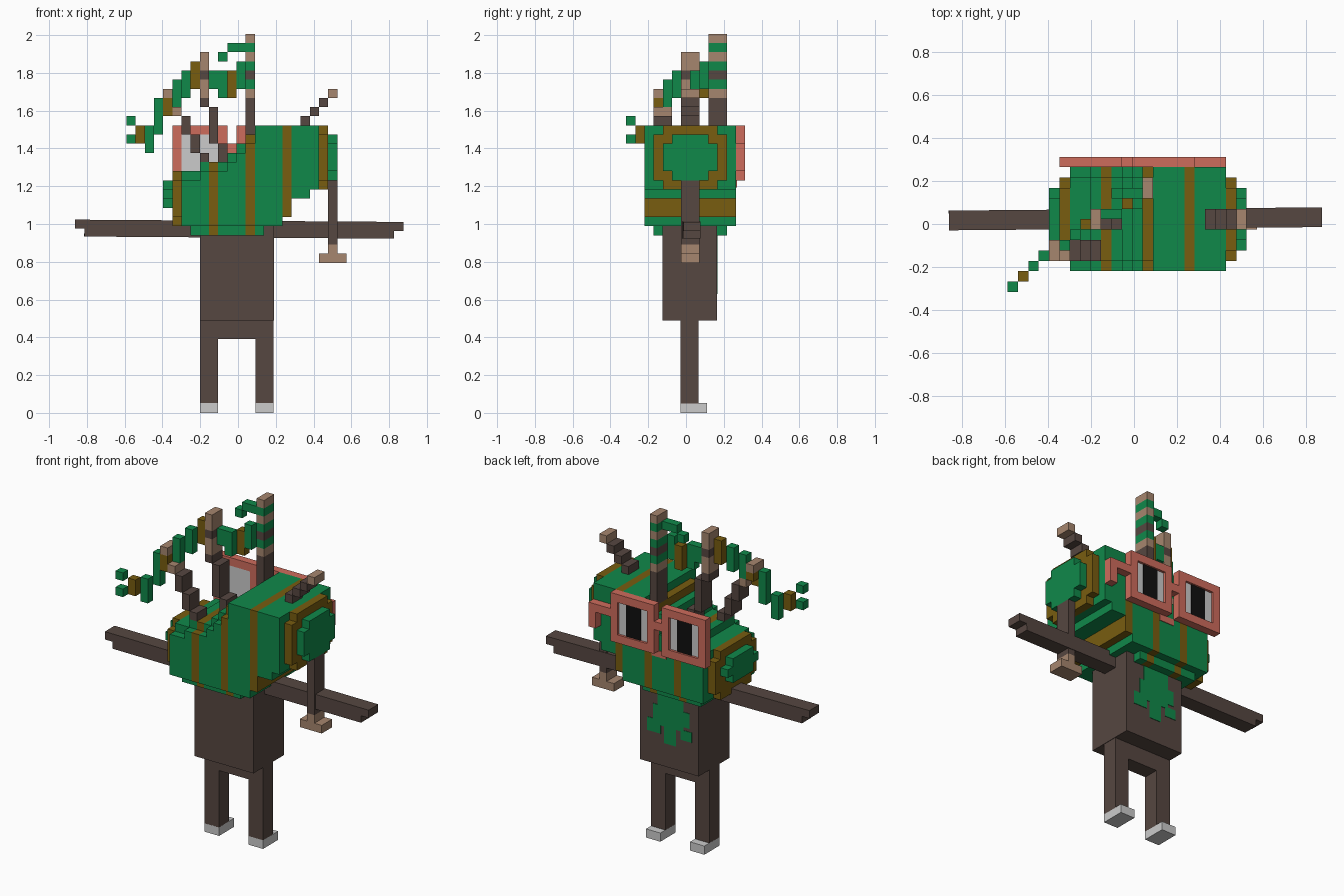
import bpy, bmesh, math
from mathutils import Matrix, Vector

if "Cube" in bpy.data.objects:
    bpy.data.objects.remove(bpy.data.objects["Cube"])


def linear(c):
    c /= 255
    return c / 12.92 if c <= 0.04045 else ((c + 0.055) / 1.055) ** 2.4


def material(name, *rgb):
    m = bpy.data.materials.new(name)
    col = [linear(c) for c in rgb] + [1]
    m.use_nodes = True
    m.diffuse_color = col
    m.node_tree.nodes["Principled BSDF"].inputs["Base Color"].default_value = col
    return m


BROWN, GREEN, MUSTARD, TAN, CORAL, GREY, BLACK = range(7)
MATS = [material("dark brown", 86, 71, 65), material("leaf green", 16, 137, 74),
        material("mustard", 120, 93, 16), material("tan", 166, 134, 110),
        material("coral", 206, 108, 92), material("light grey", 203, 203, 203),
        material("black", 16, 16, 16)]
V = 0.0485                               # voxel edge
OX, OY, OZ = -0.396, -0.22, 0.94         # voxel grid origin


def build(name, boxes):
    """One object from boxes given as (x0, x1, y0, y1, z0, z1, colour)."""
    bm = bmesh.new()
    for x0, x1, y0, y1, z0, z1, colour in boxes:
        mat = (Matrix.Translation(Vector((x0 + x1, y0 + y1, z0 + z1)) / 2)
               @ Matrix.Diagonal((x1 - x0, y1 - y0, z1 - z0, 1)))
        verts = bmesh.ops.create_cube(bm, size=1, matrix=mat)["verts"]
        for f in {f for v in verts for f in v.link_faces}:
            f.material_index = colour
    mesh = bpy.data.meshes.new(name)
    bm.to_mesh(mesh)
    bm.free()
    for m in MATS:
        mesh.materials.append(m)
    ob = bpy.data.objects.new(name, mesh)
    bpy.context.collection.objects.link(ob)
    return ob


def vox(c, j, r, colour, nc=1, nj=1, nr=1):
    """Block of voxels starting at column c, depth j, row r."""
    return (OX + c * V, OX + (c + nc) * V, OY + j * V, OY + (j + nj) * V,
            OZ + r * V, OZ + (r + nr) * V, colour)


# Legs, shoes, hips and torso
for side, x in (("right", -0.2), ("left", 0.092)):
    build(side + "_leg", [(x, x + 0.095, -0.03, 0.065, 0.05, 0.4, BROWN)])
    build(side + "_shoe", [(x, x + 0.095, -0.03, 0.112, 0, 0.052, GREY)])
build("hips", [(-0.2, 0.187, -0.03, 0.065, 0.392, 0.492, BROWN)])
build("torso", [(-0.2, 0.19, -0.125, 0.165, 0.49, 1.0, BROWN)])

# Painted splat on the torso
build("chest_splat", [(x0, x1, 0.16, 0.168, z0, z1, GREEN) for x0, x1, z0, z1 in (
    (-0.1, 0.07, 0.73, 0.97), (-0.14, 0.1, 0.76, 0.85), (0.05, 0.14, 0.68, 0.76),
    (-0.05, 0.03, 0.63, 0.74), (-0.155, -0.08, 0.68, 0.74))])

# Arms, tilted slightly as one piece
arms = build("arms", [(-0.87, 0.87, -0.022, 0.07, 0.97, 1.017, BROWN),
                      (-0.82, 0.82, -0.022, 0.07, 0.928, 0.971, BROWN)])
arms.rotation_euler = (0, math.radians(0.4), math.radians(0.5))

# Bean-shaped head: bottom and top row of every column
rows = [(3, 6), (1, 7), (1, 7), (0, 7), (0, 8), (0, 8), (0, 8), (0, 9), (0, 10), (0, 11),
        (0, 12), (1, 12), (1, 12), (2, 12), (4, 12), (4, 12), (5, 12), (5, 12), (6, 11)]
head = []
for c, (lo, hi) in enumerate(rows):
    inset = max(0, 2 - min(c, 18 - c))
    colour = MUSTARD if c % 4 == 1 else GREEN
    low_cut = 1 if lo < 1 or inset else 0
    top_cut = 1 if hi < 12 or inset else 0
    head.append(vox(c, inset, lo + low_cut, colour, 1, 10 - 2 * inset,
                    hi - lo - low_cut - top_cut))
    head.append(vox(c, inset + 1, lo, colour, 1, 8 - 2 * inset, hi - lo))
build("head", head)
x0, x1, _, y, z0, z1, _ = vox(7, 0, 5, CORAL, 2, 10)
build("mouth", [(x0, x1, y - 0.002, y + 0.004, z0 + 0.01, z1, CORAL)])

# Glasses: two frames, lenses with pupils, bridge and temple
glasses = [vox(7, 10, 9, CORAL), vox(14, 10, 9, CORAL, 3), vox(16, 10, 7, CORAL, 1, 1, 2)]
for c in (1, 8):
    glasses += [vox(c, 10, r, CORAL, 6) for r in (6, 11)]
    glasses += [vox(k, 10, 7, CORAL, 1, 1, 4) for k in (c, c + 5)]
build("glasses", glasses)
for side, c in (("right", 1), ("left", 8)):
    build(side + "_lens", [vox(c + 1, 10, 7, GREY, 4, 0.7, 4)])
    build(side + "_pupil", [vox(c + 2, 10.68, 7, BLACK, 2, 0.1, 4)])

# Tall banded horn
bands = [BROWN] * 4 + [TAN, GREEN, BROWN, GREEN, TAN, GREEN, TAN]
build("tall_horn", [vox(9, 7, 11 + i, b, 1, 2) for i, b in enumerate(bands)])

# Stepped horns, two voxels deep: (column, row, colour, height)
horns = {
    "middle_horn": (4, [(6, 8, BROWN, 2), (5, 10, BROWN, 4), (4, 14, BROWN, 1),
                        (4, 15, TAN, 2), (4, 17, BROWN, 1), (4, 18, TAN, 2)]),
    "front_horn": (1, [(4, 8, BROWN, 1), (3, 9, BROWN, 2), (2, 11, BROWN, 2),
                       (1, 13, TAN, 1), (0, 14, MUSTARD, 1), (0, 15, TAN, 1)]),
    "left_horn": (4, [(15, 12, BROWN, 1), (16, 13, BROWN, 1), (17, 14, BROWN, 1),
                      (18, 15, TAN, 1)]),
    "hanging_horn": (4, [(18, -1, BROWN, 7), (18, -2, TAN, 1)]),
}
for name, (j, parts) in horns.items():
    build(name, [vox(c, j, r, m, 1, 2, n) for c, r, m, n in parts])
build("hanging_foot", [vox(17, 4, -3, TAN, 3, 2)])

# Leafy garland strung between the horns: (column, depth, row, height, colour)
garland = [(8, 7, 20, 1, GREEN), (7, 7, 20, 1, GREEN), (6, 7, 19, 1, GREEN),
           (8, 6, 16, 3, GREEN), (7, 6, 15, 3, MUSTARD), (6, 5, 15, 3, GREEN),
           (5, 5, 16, 2, GREEN), (3, 4, 16, 3, MUSTARD), (2, 3, 15, 3, GREEN),
           (1, 2, 14, 3, GREEN), (0, 1, 13, 1, MUSTARD), (-1, 1, 11, 4, GREEN),
           (-2, 0, 9, 3, GREEN), (-3, -1, 10, 2, MUSTARD), (-4, -2, 10, 1, GREEN),
           (-4, -2, 12, 1, GREEN)]
build("garland", [vox(c, j, r, m, 1, 1, n) for c, j, r, n, m in garland])
